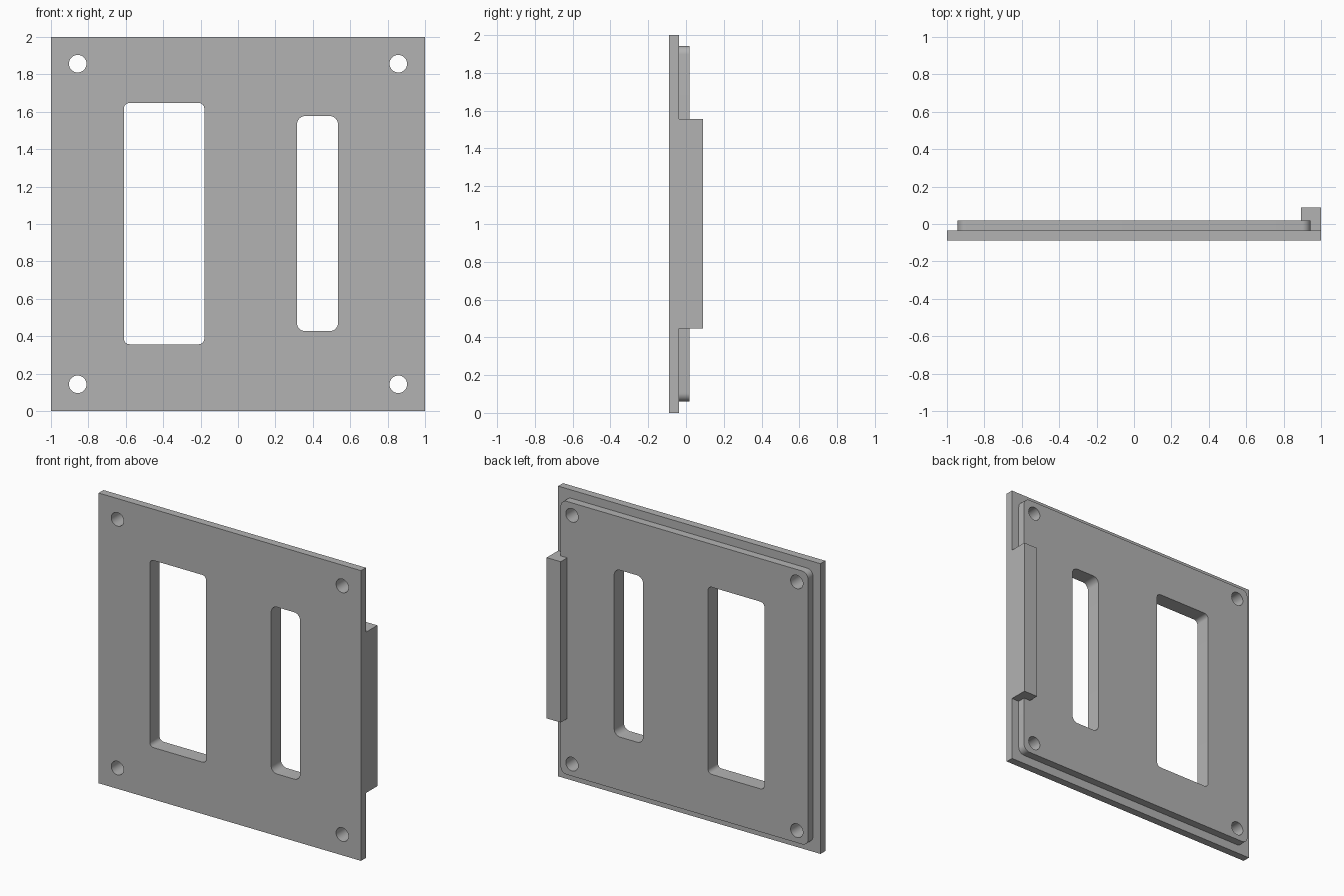
import bpy
import bmesh
from math import cos, sin, pi
from mathutils import Vector

cube = bpy.data.objects.get("Cube")
if cube:
    bpy.data.objects.remove(cube, do_unlink=True)

grey = bpy.data.materials.new("plain grey")
grey.use_nodes = True
colour = (0.45, 0.45, 0.45, 1)
grey.diffuse_color = colour
grey.node_tree.nodes["Principled BSDF"].inputs["Base Color"].default_value = colour


def circle(x, z, r, sides=32):
    return [(x + r * cos(2 * pi * i / sides), z + r * sin(2 * pi * i / sides))
            for i in range(sides)]


def rounded_rect(x0, x1, z0, z1, r=0, steps=8):
    if r == 0:
        return [(x0, z0), (x1, z0), (x1, z1), (x0, z1)]
    corners = [(x1 - r, z1 - r), (x0 + r, z1 - r), (x0 + r, z0 + r), (x1 - r, z0 + r)]
    return [(cx + r * cos(a), cz + r * sin(a))
            for q, (cx, cz) in enumerate(corners)
            for a in [(q + i / steps) * pi / 2 for i in range(steps + 1)]]


def slab(name, y0, y1, outline, holes=()):
    """Fill an outline with holes and extrude it from y0 to y1."""
    bm = bmesh.new()
    for loop in [outline, *holes]:
        verts = [bm.verts.new((x, y0, z)) for x, z in loop]
        for a, b in zip(verts, verts[1:] + verts[:1]):
            bm.edges.new((a, b))
    bmesh.ops.triangle_fill(bm, edges=bm.edges[:], use_beauty=True)
    extruded = bmesh.ops.extrude_face_region(bm, geom=bm.faces[:], use_keep_orig=True)
    moved = [g for g in extruded["geom"] if isinstance(g, bmesh.types.BMVert)]
    bmesh.ops.translate(bm, verts=moved, vec=Vector((0, y1 - y0, 0)))
    bmesh.ops.recalc_face_normals(bm, faces=bm.faces[:])
    mesh = bpy.data.meshes.new(name)
    bm.to_mesh(mesh)
    bm.free()
    mesh.materials.append(grey)
    obj = bpy.data.objects.new(name, mesh)
    bpy.context.collection.objects.link(obj)
    bpy.ops.object.select_all(action="DESELECT")
    obj.select_set(True)
    bpy.context.view_layer.objects.active = obj
    bpy.ops.object.shade_smooth_by_angle(angle=pi / 6)
    return obj


# Openings shared by both layers: two windows and four screw holes
openings = [rounded_rect(-0.61, -0.18, 0.357, 1.647, 0.03),
            rounded_rect(0.315, 0.535, 0.427, 1.577, 0.045)]
openings += [circle(sx * 0.857, 1 + sz * 0.857, 0.047) for sx in (-1, 1) for sz in (-1, 1)]

# Front plate, raised back panel and side grip block
slab("front_plate", -0.089, -0.036, rounded_rect(-1, 1, 0, 2), openings)
slab("back_panel", -0.036, 0.018, rounded_rect(-0.943, 0.943, 0.06, 1.943, 0.045), openings)
slab("side_block", -0.036, 0.089, rounded_rect(0.893, 1, 0.447, 1.555))
